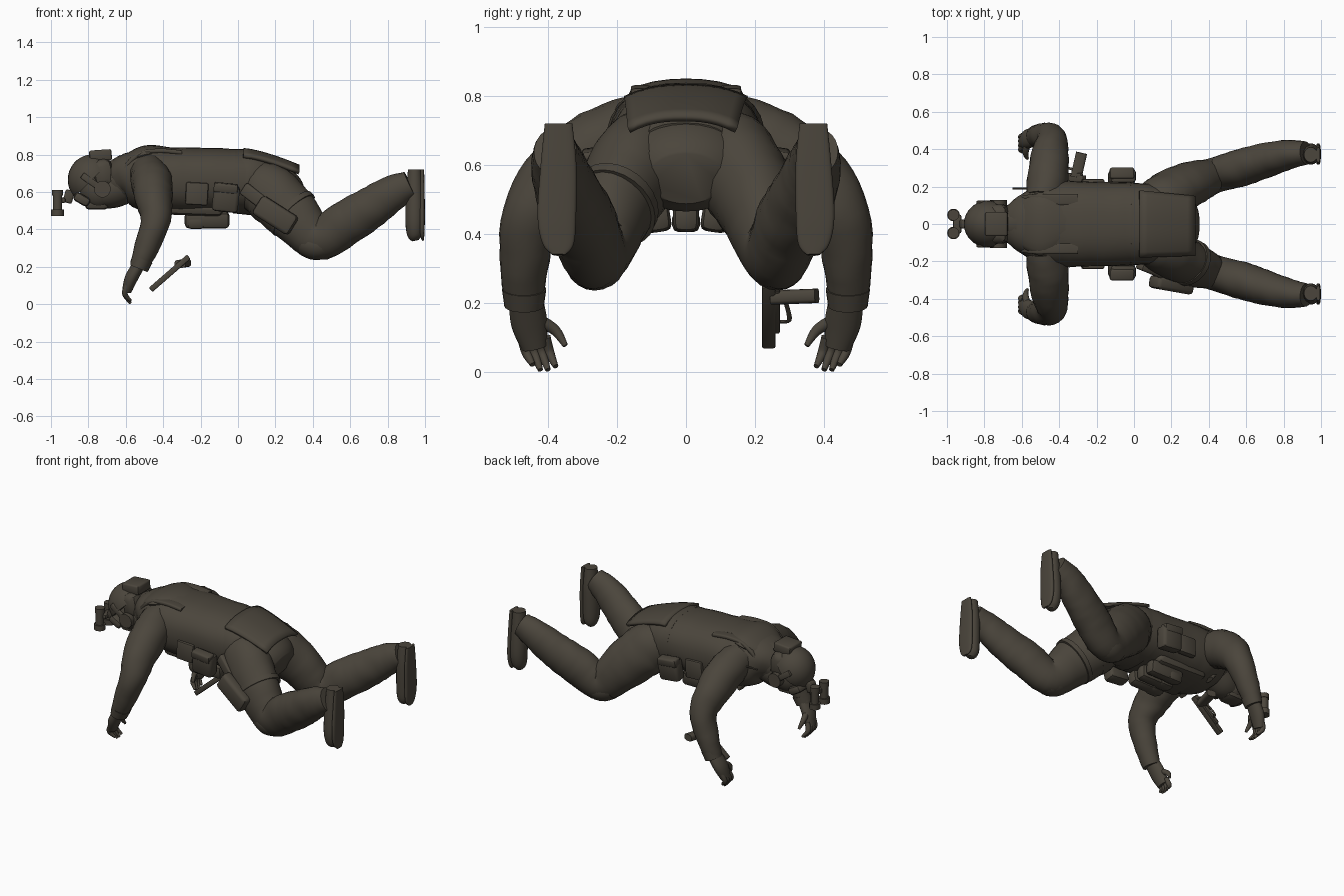
import bpy, bmesh, math
from mathutils import Vector, Matrix

if "Cube" in bpy.data.objects:
    bpy.data.objects.remove(bpy.data.objects["Cube"])

olive = bpy.data.materials.new("dark_olive")
olive.use_nodes = True
olive.diffuse_color = (.07, .06, .045, 1)
shader = olive.node_tree.nodes["Principled BSDF"]
shader.inputs["Base Color"].default_value = olive.diffuse_color
X, Y, Z = Matrix.Identity(3)


def finish(name, bm, angle=45):
    bmesh.ops.recalc_face_normals(bm, faces=bm.faces)
    mesh = bpy.data.meshes.new(name)
    bm.to_mesh(mesh)
    bm.free()
    mesh.materials.append(olive)
    part = bpy.data.objects.new(name, mesh)
    bpy.context.collection.objects.link(part)
    bpy.ops.object.select_all(action="DESELECT")
    part.select_set(True)
    bpy.context.view_layer.objects.active = part
    bpy.ops.object.shade_smooth_by_angle(angle=math.radians(angle))
    return part


def spline(points, steps):
    """Smooth curve through rows of any length."""
    last = len(points) - 1
    rows = []
    for i in range(last):
        before, start, end, after = [Vector(points[min(max(i + k, 0), last)]) for k in (-1, 0, 1, 2)]
        leave, arrive = (end - before) / 2, (after - start) / 2
        for j in range(steps):
            t = j / steps
            ease = t * t * (3 - 2 * t)
            rows.append(start.lerp(end, ease) + leave * t * (1 - t) ** 2 - arrive * t * t * (1 - t))
    return rows + [Vector(points[last])]


def bridge(bm, rows, closed):
    for lower, upper in zip(rows, rows[1:]):
        for k in range(0 if closed else 1, len(lower)):
            bm.faces.new((lower[k - 1], lower[k], upper[k], upper[k - 1]))


def loft(name, points, ref=Y, ratio=1.0, steps=5, sides=20, power=2.0, fold=0.0, side=1):
    """Rows are x, y, z and half width along ref; ratio gives the other half width."""
    rows = spline(points, steps)
    for row in rows:
        row[1] *= side
    centres = [row.to_3d() for row in rows]
    bm, rings = bmesh.new(), []
    for i, (centre, row) in enumerate(zip(centres, rows)):
        along = (centres[min(i + 1, len(rows) - 1)] - centres[max(i - 1, 0)]).normalized()
        across = (ref - ref.dot(along) * along).normalized()
        other = along.cross(across) * ratio
        ring = []
        for k in range(sides):
            angle = math.tau * k / sides
            c, s = [math.copysign(abs(w) ** (2 / power), w) for w in (math.cos(angle), math.sin(angle))]
            # Cloth folds run slantwise around the part
            radius = row[3] * (1 + fold * math.sin(i * 1.7 + 2 * math.sin(angle * 2 + i / 2)))
            ring.append(bm.verts.new(centre + (across * c + other * s) * radius))
        rings.append(ring)
    bridge(bm, rings, closed=True)
    bm.faces.new(rings[0])
    bm.faces.new(rings[-1])
    return finish(name, bm)


def rod(name, start, offset, radius, ref=X):
    end = Vector(start) + Vector(offset)
    return loft(name, [(*start, radius), (*end, radius)], ref, steps=1, sides=14)


def box(name, location, size, tilt=0, roll=0, turn=0, bevel=.01):
    bm = bmesh.new()
    bmesh.ops.create_cube(bm, size=1, matrix=Matrix.Diagonal((*size, 1)))
    bmesh.ops.bevel(bm, geom=bm.edges[:], offset=bevel, segments=2, affect="EDGES", profile=.5)
    part = finish(name, bm)
    part.location = location
    part.rotation_euler = [math.radians(angle) for angle in (roll, tilt, turn)]
    return part


def ball(name, location, size, rim=None):
    bm = bmesh.new()
    place = Matrix.Translation(location) @ Matrix.Diagonal((*size, 1))
    bmesh.ops.create_uvsphere(bm, u_segments=28, v_segments=18, radius=1, matrix=place)
    if rim:
        cut = bmesh.ops.bisect_plane(bm, geom=bm.verts[:] + bm.edges[:] + bm.faces[:],
                                     plane_co=location, plane_no=rim, clear_inner=True)
        edges = [item for item in cut["geom_cut"] if isinstance(item, bmesh.types.BMEdge)]
        bmesh.ops.contextual_create(bm, geom=edges)
    return finish(name, bm)


# Jacket, hood, collar, belt and seat
loft("jacket", [(-.67, 0, .66, .1), (-.6, 0, .68, .16), (-.5, 0, .67, .22), (-.35, 0, .66, .23),
                (-.05, 0, .66, .22), (.1, 0, .65, .21), (.25, 0, .61, .15)],
     ratio=.78, power=2.4, sides=32, fold=.01)
loft("hood", [(-.64, 0, .74, .1), (-.5, 0, .8, .17), (-.36, 0, .81, .1)], ratio=.28)
loft("collar", [(-.68, 0, .66, .1), (-.61, 0, .67, .13)])
loft("belt", [(-.02, 0, .657, .222), (.04, 0, .655, .217)],
     ratio=.78, power=2.4, steps=1, sides=32)
loft("seat", [(0, 0, .62, .19), (.17, 0, .61, .2), (.27, 0, .58, .17), (.32, 0, .56, .11)],
     ratio=.72, sides=28)

# Jacket tail: a curved sheet over the seat
bm = bmesh.new()
rows = []
for i in range(8):
    back = i / 7
    rows.append([bm.verts.new((.03 + .3 * back, k * (.18 - .02 * back) / 6 - .01 * back,
                               .835 - .09 * back ** 1.4 - .035 * abs(k / 6) ** 2.5))
                 for k in range(-6, 7)])
bridge(bm, rows, closed=False)
tail = finish("jacket_tail", bm)
tail.modifiers.new("thickness", "SOLIDIFY").thickness = .02

for side, label in ((1, "left_"), (-1, "right_")):
    # Arms
    loft(label + "sleeve", [(-.48, .13, .7, .1), (-.46, .25, .645, .11), (-.45, .37, .56, .1),
                            (-.44, .45, .45, .08), (-.49, .47, .3, .065), (-.53, .47, .2, .05)],
         X, ratio=1.07, fold=.02, side=side)
    loft(label + "cuff", [(-.51, .47, .24, .056), (-.53, .47, .19, .05)], X, 1.15, side=side)
    loft(label + "palm", [(-.53, .465, .21, .033), (-.57, .455, .14, .035), (-.595, .44, .07, .025)],
         X, ratio=1.5, side=side)
    for k, tip in enumerate((.02, .005, .005, .015)):
        y = .475 - k / 45
        loft(label + "finger", [(-.59, y, .1, .016), (-.605, y - .012, .055, .015),
                                (-.575, y - .03, tip, .008)], X, sides=10, side=side)
    loft(label + "thumb", [(-.57, .43, .15, .02), (-.58, .38, .12, .016), (-.57, .35, .075, .008)],
         X, sides=10, side=side)

    # Legs and knee pads
    loft(label + "trouser_leg", [(.05, .1, .64, .1), (.16, .14, .6, .13), (.29, .21, .48, .12),
                                 (.43, .26, .35, .095), (.57, .3, .43, .1), (.7, .34, .51, .093),
                                 (.82, .37, .59, .08), (.92, .38, .64, .062)],
         ratio=1.2, steps=6, sides=24, fold=.015, side=side)
    loft(label + "knee_pad", [(.36, .25, .34, .08), (.42, .265, .32, .085), (.49, .275, .34, .08)],
         side=side)

    # Boots stand on their toes with the soles facing backwards
    foot = [(.945, .37, .72, .04), (.945, .37, .6, .052), (.945, .375, .45, .056),
            (.945, .37, .37, .045), (.95, .37, .34, .02)]
    loft(label + "boot", foot, ratio=.9, side=side)
    loft(label + "sole", [(x + .04, y, z, r) for x, y, z, r in foot], ratio=.25, power=3, side=side)

    # Pouches on the hips and ribs
    box(label + "hip_pouch", (-.065, .25 * side, .565), (.14, .08, .14), 6, -8 * side, bevel=.02)
    box(label + "hip_pouch_flap", (-.065, .27 * side, .62), (.13, .06, .05), 6, -8 * side)
    box(label + "rib_pouch", (-.22, .22 * side, .59), (.12, .04, .12), tilt=3)

    # Shoulder straps wrap from back to chest
    loft(label + "shoulder_strap", [(-.3, .13, .81, .03), (-.42, .13, .82, .03), (-.53, .13, .8, .03),
                                    (-.6, .12, .7, .03), (-.48, .12, .5, .03)],
         ratio=.4, power=4, side=side)

    # Headset and paired night goggles
    rod(label + "ear_cup", (-.725, .085 * side, .615), Y * side * .043, .045)
    box(label + "helmet_rail", (-.785, .115 * side, .655), (.12, .02, .035), tilt=35, bevel=.006)
    goggle = Vector((-.965, .048 * side, .47))
    rod(label + "goggle_tube", goggle, Z * .13, .025)
    rod(label + "goggle_lens", goggle, Z * .035, .034)
    rod(label + "goggle_eyepiece", goggle + Z * .11, Z * .03, .03)

# Chest rig below the body
box("chest_plate", (-.26, 0, .51), (.36, .3, .07), tilt=2, bevel=.03)
for k in (-1, 0, 1):
    box("magazine_pouch", (-.165, k / 12, .45), (.24, .075, .09), roll=-8 * k, bevel=.025)
    box("magazine_flap", (-.225, k / 12, .435), (.09, .08, .06), roll=-8 * k, bevel=.018)

# Head, helmet and mounts
ball("head", (-.745, 0, .615), (.1, .09, .11))
loft("neck_scarf", [(-.74, 0, .59, .08), (-.68, 0, .61, .1), (-.6, 0, .65, .11)])
ball("helmet", (-.78, 0, .665), (.13, .125, .135), rim=(-.7, 0, .7))
box("helmet_back_cover", (-.72, 0, .7), (.11, .21, .15), tilt=-10, bevel=.04)
box("battery_box", (-.735, 0, .795), (.12, .13, .06), tilt=-4)
box("brow_guard", (-.835, 0, .56), (.09, .17, .05), tilt=30, bevel=.018)
box("face_mask", (-.755, 0, .535), (.13, .11, .06), bevel=.025)
box("goggle_mount", (-.905, 0, .575), (.05, .05, .07), tilt=15)
box("goggle_bridge", (-.945, 0, .555), (.045, .1, .03))
rod("radio_aerial", (-.52, .19, .69), X * -.13, .005, Y)

# Thigh holster with straps
box("holster", (.2, -.325, .475), (.23, .07, .115), tilt=32, turn=-10, bevel=.02)
box("holster_hanger", (.09, -.25, .575), (.16, .035, .07), tilt=35, turn=-22)
for start in (Vector((.2, .16, .565)), Vector((.28, .2, .495))):
    end = start + Vector((.02, .01, -.02))
    loft("thigh_strap", [(*start, .128), (*end, .128)], ratio=1.18, steps=1, sides=24, side=-1)

# Loose pistol: muzzle low, grip towards the left
box("pistol_slide", (-.365, .24, .165), (.27, .04, .03), tilt=-41, bevel=.006)
box("pistol_frame", (-.35, .26, .18), (.19, .025, .026), tilt=-41, bevel=.005)
loft("pistol_grip", [(-.31, .25, .215, .03), (-.28, .38, .22, .03)], X, ratio=.7, power=3.5)
loft("trigger_guard", [(-.39, .27, .145, .005), (-.37, .3, .15, .005), (-.32, .29, .2, .005)],
     Z, ratio=1.4, sides=8)
